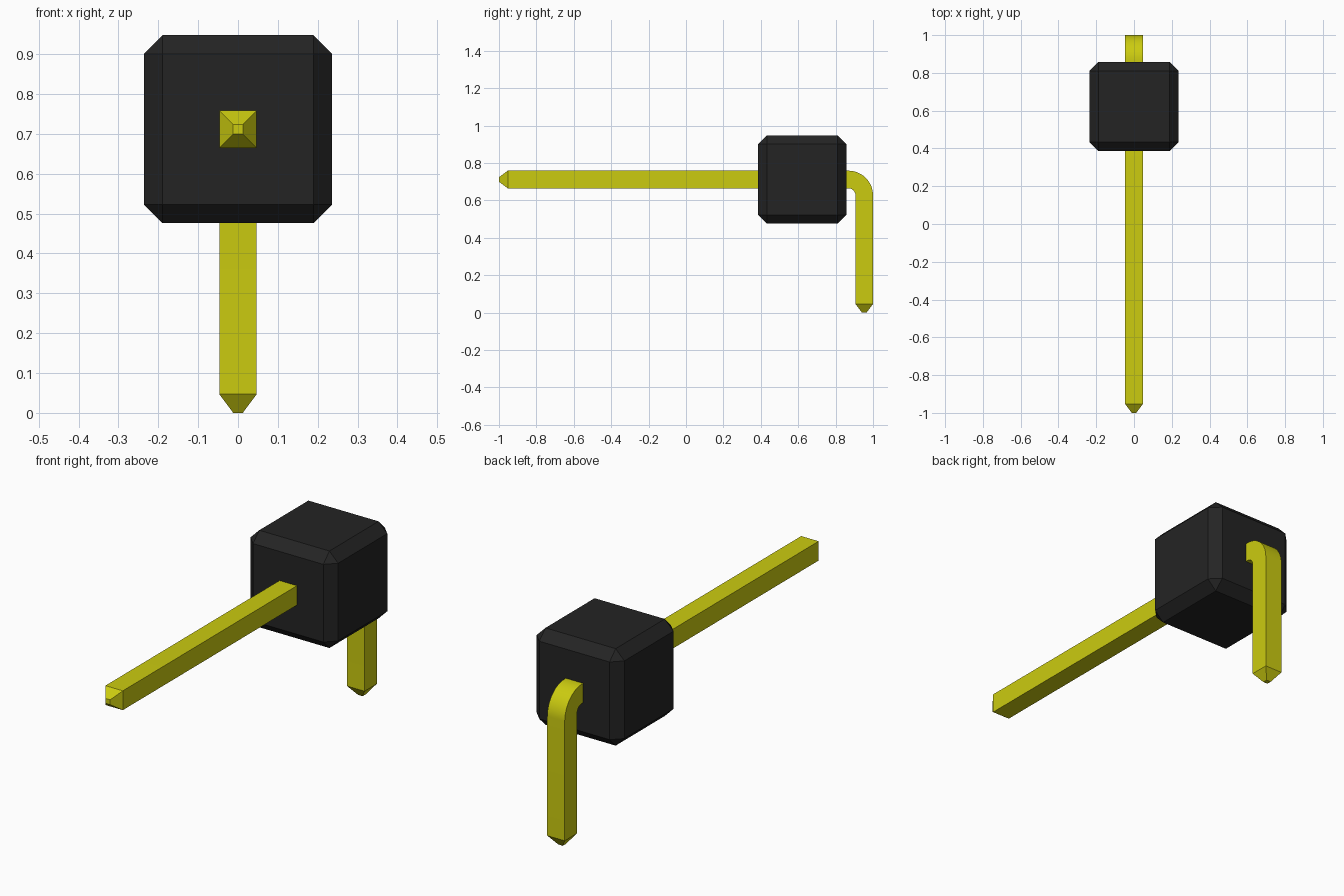
import bpy, bmesh, math

if "Cube" in bpy.data.objects:
    bpy.data.objects.remove(bpy.data.objects["Cube"], do_unlink=True)


def material(name, rgb):
    m = bpy.data.materials.new(name)
    m.use_nodes = True
    m.diffuse_color = (*rgb, 1)
    m.node_tree.nodes["Principled BSDF"].inputs["Base Color"].default_value = (*rgb, 1)
    return m


def add_object(name, bm, mat):
    bmesh.ops.recalc_face_normals(bm, faces=bm.faces)
    mesh = bpy.data.meshes.new(name)
    bm.to_mesh(mesh)
    bm.free()
    mesh.materials.append(mat)
    ob = bpy.data.objects.new(name, mesh)
    bpy.context.collection.objects.link(ob)
    return ob


black = material("black plastic", (0.0175, 0.0175, 0.0175))
yellow = material("yellow metal", (0.6, 0.6, 0.005))

# Housing: cube with chamfered edges
SIZE, CHAMFER, PIN_Z = 0.472, 0.047, 0.712
bm = bmesh.new()
bmesh.ops.create_cube(bm, size=SIZE)
bmesh.ops.bevel(bm, geom=bm.edges[:], offset=CHAMFER, segments=1, affect='EDGES')
bmesh.ops.translate(bm, verts=bm.verts, vec=(0, 0.622, PIN_Z))
add_object("housing", bm, black)

# Pin: square section swept along a straight run, a right-angle bend and a leg
HALF, TIP, RADIUS, STEPS = 0.047, 0.012, 0.085, 16
LEG_Y = 1 - HALF
cy, cz = LEG_Y - RADIUS, PIN_Z - RADIUS
up = math.pi / 2
# each section: y, z, angle of its outward normal, half width
sections = [(-1, PIN_Z, up, TIP), (-0.953, PIN_Z, up, HALF)]
for i in range(STEPS + 1):
    a = up * (1 - i / STEPS)
    sections.append((cy + RADIUS * math.cos(a), cz + RADIUS * math.sin(a), a, HALF))
sections += [(LEG_Y, 0.047, 0, HALF), (LEG_Y, 0, 0, TIP)]

bm = bmesh.new()
rings = []
for y, z, a, h in sections:
    rings.append([bm.verts.new((sx * h, y + sn * h * math.cos(a), z + sn * h * math.sin(a)))
                  for sx, sn in ((-1, -1), (1, -1), (1, 1), (-1, 1))])
for r, s in zip(rings, rings[1:]):
    for k in range(4):
        j = (k + 1) % 4
        bm.faces.new((r[k], r[j], s[j], s[k]))
bm.faces.new(rings[0])
bm.faces.new(rings[-1])
pin = add_object("bent_pin", bm, yellow)

# Smooth bend with crisp pin edges
bpy.ops.object.select_all(action='DESELECT')
pin.select_set(True)
bpy.context.view_layer.objects.active = pin
bpy.ops.object.shade_smooth_by_angle(angle=math.radians(30))
